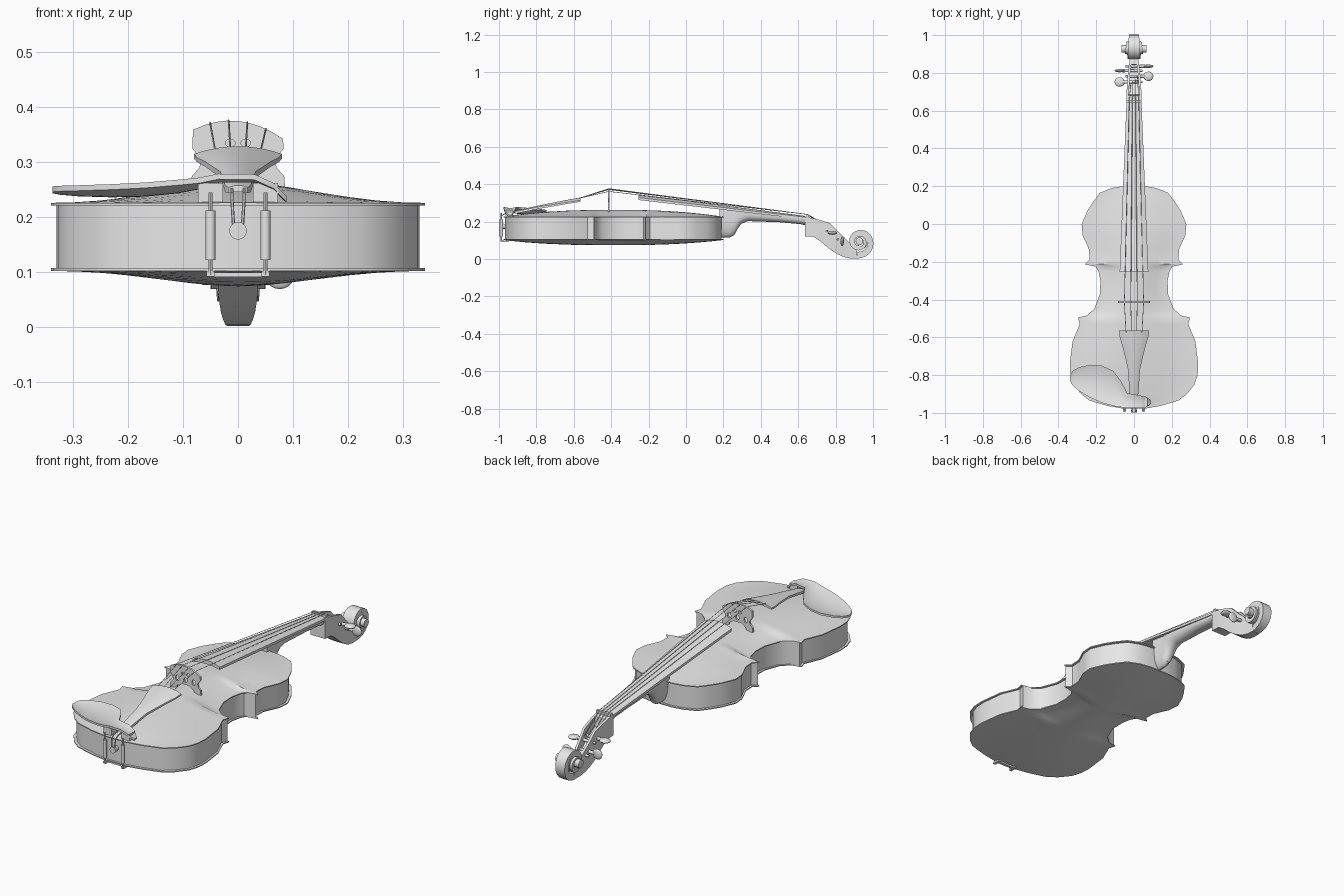
import bpy, bmesh
from math import sin, cos, pi, radians, exp
from mathutils import Vector, Matrix

if "Cube" in bpy.data.objects:
    bpy.data.objects.remove(bpy.data.objects["Cube"])

gray = bpy.data.materials.new("plain light gray")
gray.use_nodes = True
gray.diffuse_color = (0.8, 0.8, 0.8, 1)
gray.node_tree.nodes["Principled BSDF"].inputs["Base Color"].default_value = (0.8, 0.8, 0.8, 1)


def finish(obj):
    obj.data.materials.append(gray)
    bpy.ops.object.select_all(action="DESELECT")
    obj.select_set(True)
    bpy.context.view_layer.objects.active = obj
    if obj.type == "CURVE":
        bpy.ops.object.convert(target="MESH")
    bpy.ops.object.shade_smooth_by_angle(angle=radians(32))
    return obj


def from_bmesh(name, bm):
    bmesh.ops.recalc_face_normals(bm, faces=bm.faces)
    mesh = bpy.data.meshes.new(name)
    bm.to_mesh(mesh)
    bm.free()
    obj = bpy.data.objects.new(name, mesh)
    bpy.context.collection.objects.link(obj)
    return finish(obj)


def loft(name, rings):
    """Skin closed rings of equal length and cap both ends."""
    bm = bmesh.new()
    rows = [[bm.verts.new(p) for p in ring] for ring in rings]
    n = len(rows[0])
    for a, b in zip(rows, rows[1:]):
        for i in range(n):
            j = (i + 1) % n
            bm.faces.new((a[i], a[j], b[j], b[i]))
    bm.faces.new(rows[0])
    bm.faces.new(rows[-1])
    return from_bmesh(name, bm)


def rod(name, a, b, r1, r2=None, sides=16):
    a, b = Vector(a), Vector(b)
    turn = (b - a).to_track_quat("Z", "Y").to_matrix().to_4x4()
    bm = bmesh.new()
    bmesh.ops.create_cone(bm, cap_ends=True, segments=sides, radius1=r1,
                          radius2=r1 if r2 is None else r2, depth=(b - a).length,
                          matrix=Matrix.Translation((a + b) / 2) @ turn)
    return from_bmesh(name, bm)


def box(name, centre, size):
    bm = bmesh.new()
    bmesh.ops.create_cube(bm, size=1, matrix=Matrix.Translation(centre) @ Matrix.Diagonal((*size, 1)))
    return from_bmesh(name, bm)


def ball(name, centre, radii):
    bm = bmesh.new()
    bmesh.ops.create_uvsphere(bm, u_segments=16, v_segments=10, radius=1,
                              matrix=Matrix.Translation(centre) @ Matrix.Diagonal((*radii, 1)))
    return from_bmesh(name, bm)


def curve(name, paths, dims, cyclic, **settings):
    data = bpy.data.curves.new(name, "CURVE")
    data.dimensions = dims
    for path in paths:
        spline = data.splines.new("POLY")
        spline.points.add(len(path) - 1)
        for point, co in zip(spline.points, path):
            point.co = (*co, 1)
        spline.use_cyclic_u = cyclic
    for key, value in settings.items():
        setattr(data, key, value)
    obj = bpy.data.objects.new(name, data)
    bpy.context.collection.objects.link(obj)
    return obj


# Body outline: half width at each station, upper end to lower end
outline = [(.2, .06), (.19, .12), (.165, .18), (.12, .215), (.07, .247), (0, .277), (-.06, .272),
           (-.135, .238), (-.19, .235), (-.213, .26), (-.225, .203), (-.25, .188), (-.3, .178),
           (-.37, .18), (-.45, .21), (-.485, .25), (-.495, .297), (-.53, .287), (-.62, .325),
           (-.74, .34), (-.8, .337), (-.85, .32), (-.9, .28), (-.935, .235), (-.963, .14), (-.977, .06)]


def plate(name, edge, height):
    """Arched plate; a negative height bulges downward."""
    rings = []
    for y, half in outline:
        along = max(0, 1 - abs((y + .39) / .59) ** 2.5)
        ring = [(half * (i / 8 - 1), y,
                 edge + height * along * (1 + cos(pi * (i / 8 - 1))) / 2) for i in range(17)]
        lip = edge - (.005 if height > 0 else -.005)
        rings.append(ring + [(half, y, lip), (-half, y, lip)])
    return loft(name, rings)


plate("top_plate", .226, .037)
plate("back_plate", .102, -.028)
ribs = []
for y, half in outline:
    x, y = half - .01, -.39 + (y + .39) * .983
    ribs.append([(-x, y, .103), (x, y, .103), (x, y, .224), (-x, y, .224)])
loft("ribs", ribs)


# Neck with heel, and fingerboard
def board_base(y):
    return .318 - .112 * (y + .26)


neck = []
for y, low, half in [(.18, .115, .036), (.235, .116, .034), (.258, .128, .034), (.275, .16, .036),
                     (.295, .188, .038), (.33, .203, .04), (.5, .197, .038), (.61, .187, .036),
                     (.64, .18, .036)]:
    top = board_base(y) + .002
    neck.append([(half * cos(pi * i / 12), y, top - (top - low) * sin(pi * i / 12) ** .7)
                 for i in range(13)])
loft("neck", neck)


def arched(y, half, top, drop, thick):
    """Section with a domed top and a hollow underside."""
    ts = [i / 5 - 1 for i in range(11)]
    return ([(half * t, y, top - drop * t * t) for t in ts]
            + [(half * t, y, top - thick - drop * t * t * .6) for t in reversed(ts)])


loft("fingerboard", [arched(-.255, .076, .346, .017, .02), arched(.64, .04, .23, .006, .014)])
box("nut", (0, .65, .225), (.08, .014, .025))

# Tailpiece
loft("tailpiece", [arched(*s) for s in [
    (-.565, .08, .329, .014, .014), (-.6, .075, .323, .014, .014), (-.66, .058, .312, .012, .014),
    (-.72, .043, .3, .01, .014), (-.77, .032, .29, .007, .014), (-.9, .023, .262, .005, .014),
    (-.915, .016, .258, .004, .012)]])
curve_gut = [[(x, -.905, .252), (x, -.97, .242), (x, -.988, .23), (x * .7, -.992, .178)]
             for x in (-.011, .011)]
finish(curve("tail_cord", curve_gut, "3D", False, bevel_depth=.003, bevel_resolution=1))
rod("end_button", (0, -.96, .175), (0, -.997, .175), .012, .016)


# Bridge with pierced openings
def bridge_top(x):
    return .375 - 3.6 * x * x - .1 * x


def oval(cx, cy, rx, ry):
    return [(cx + rx * cos(i * pi / 6), cy + ry * sin(i * pi / 6), 0) for i in range(12)]


half_side = [(.083, .325), (.068, .305), (.07, .29), (.084, .275), (.086, .252), (.05, .252),
             (.046, .268), (.022, .283)]
crown = [(x, bridge_top(x), 0) for x in [i * .0205 - .082 for i in range(9)]]
right = [(x, z, 0) for x, z in half_side]
left = [(-x, z, 0) for x, z in reversed(half_side)]
openings = [oval(s * .014, .335, .009, .007) for s in (-1, 1)]
openings += [oval(s * .046, .305, .01, .014) for s in (-1, 1)] + [oval(0, .306, .01, .012)]
bridge = curve("bridge", [crown + right + left] + openings, "2D", True, extrude=.005, fill_mode="BOTH")
bridge.rotation_euler.x = pi / 2
bridge.location.y = -.413
finish(bridge)

# Strings
strings = []
for k in (-1.5, -.5, .5, 1.5):
    x = k * .034
    strings.append([(k * .028, -.575, .324), (x, -.413, bridge_top(x) + .001),
                    (k * .017, .65, .239), (k * .012, .76 + .015 * k, .16)])
finish(curve("strings", strings, "3D", False, bevel_depth=.0016, bevel_resolution=0))

# Pegbox: open channel with side walls
pegbox = []
for y, low, top, half, depth in [
        (.635, .122, .226, .04, .001), (.68, .12, .218, .04, .001), (.685, .118, .217, .04, .05),
        (.72, .094, .208, .038, .06), (.77, .052, .192, .035, .07), (.81, .026, .15, .031, .06),
        (.84, .013, .122, .027, .04), (.845, .011, .118, .026, .001), (.875, .004, .085, .023, .001),
        (.915, .002, .045, .02, .001)]:
    inner = half - .012
    pegbox.append([(-half, y, top), (-half, y, low), (half, y, low), (half, y, top),
                   (inner, y, top), (inner, y, top - depth), (-inner, y, top - depth), (-inner, y, top)])
loft("pegbox", pegbox)

# Scroll: spiral ribbon that widens toward its eye
scroll = []
for i in range(49):
    t = i / 48
    angle = -pi * .55 + t * pi * 4
    outer = .09 * exp(-1.35 * t)
    inner = outer * .6
    half = .02 + .03 * t ** .8
    scroll.append([(x, .927 + r * cos(angle), .092 + r * sin(angle))
                   for x, r in ((-half, outer), (half, outer), (half, inner), (-half, inner))])
loft("scroll", scroll)
rod("scroll_core", (-.03, .927, .094), (.03, .927, .094), .045, sides=24)
rod("scroll_eye", (-.065, .927, .096), (.065, .927, .096), .02)

# Tuning pegs
for i, (side, y, z, flat) in enumerate([(-1, .752, .15, True), (1, .782, .14, True),
                                        (-1, .812, .105, False), (1, .835, .095, False)]):
    rod(f"peg_shaft_{i}", (-side * .045, y, z), (side * .06, y, z), .006, .009, 12)
    ball(f"peg_knob_{i}", (side * .076, y, z), (.027, .025, .01) if flat else (.027, .009, .026))

# Chin rest: hollowed cup on the right, reaching across the tailpiece
rest = []
for x, front, back, top in [
        (-.338, -.83, -.8, .256), (-.325, -.855, -.778, .257), (-.29, -.885, -.758, .258),
        (-.23, -.92, -.745, .26), (-.17, -.947, -.75, .263), (-.11, -.963, -.778, .268),
        (-.07, -.97, -.83, .272), (-.035, -.975, -.895, .279), (.03, -.975, -.908, .278),
        (.065, -.97, -.915, .262), (.088, -.952, -.932, .238)]:
    dip = .1 * (back - front)
    spots = [(front + (back - front) * i / 8, i / 4 - 1) for i in range(9)]
    rest.append([(x, y, top - dip * (1 - t * t) * .7) for y, t in spots]
                + [(x, y, top - .01 - dip * (1 - t * t) * .8) for y, t in reversed(spots)])
loft("chin_rest", rest)

# Chin rest clamp
for side, name in ((-1, "right"), (1, "left")):
    x = side * .05
    box(f"{name}_rest_foot", (x, -.945, .242), (.045, .04, .04))
    rod(f"{name}_clamp_rod", (x, -.987, .095), (x, -.987, .245), .004, sides=10)
    rod(f"{name}_clamp_barrel", (x, -.987, .122), (x, -.987, .212), .009)
    box(f"{name}_clamp_hook", (x, -.97, .097), (.014, .04, .01))
box("clamp_bar", (0, -.962, .095), (.1, .014, .008))
